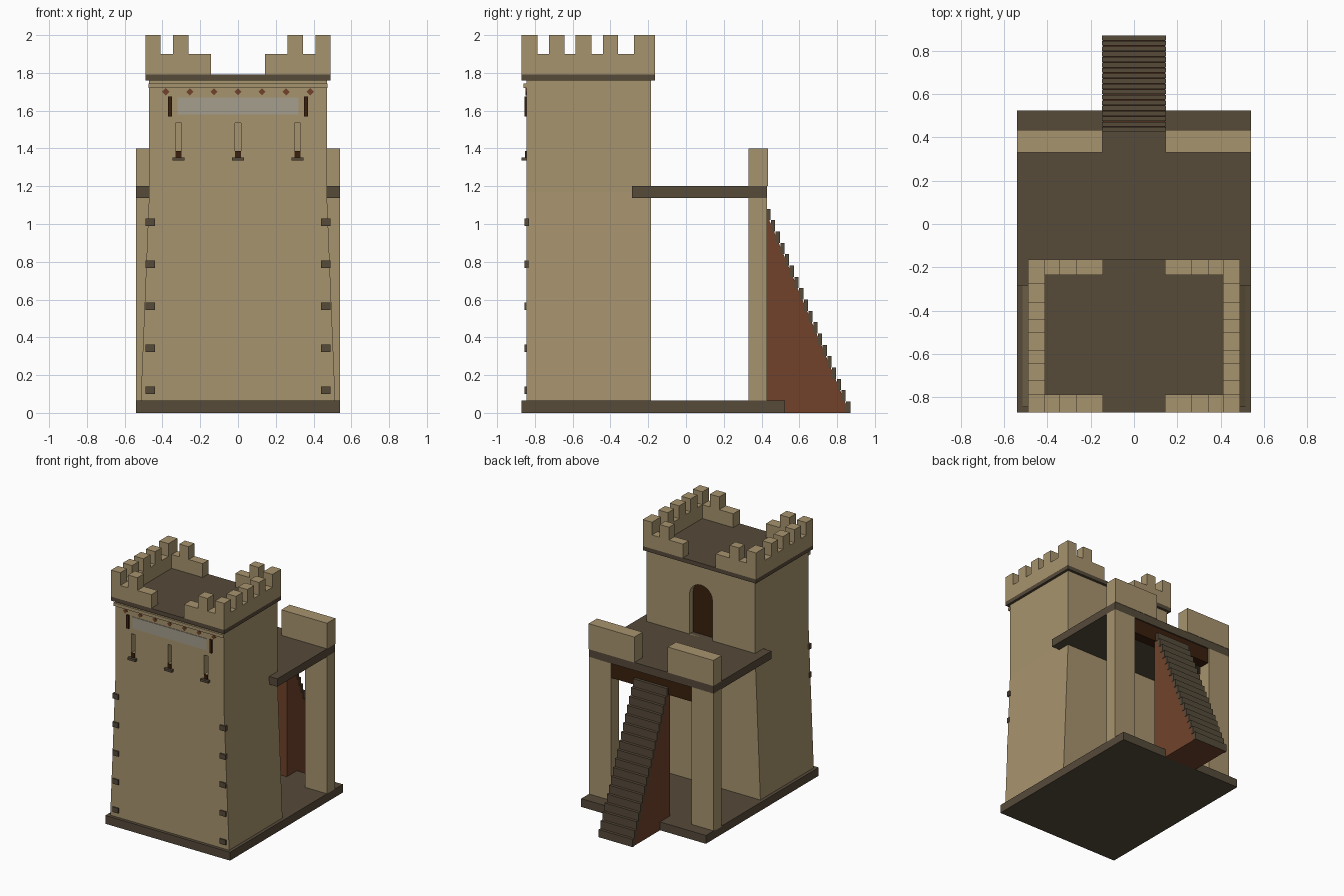
import bpy, bmesh, math

if "Cube" in bpy.data.objects:
    bpy.data.objects.remove(bpy.data.objects["Cube"])

def material(name, r, g, b):
    m = bpy.data.materials.new(name)
    m.diffuse_color = (r, g, b, 1)
    m.use_nodes = True
    m.node_tree.nodes["Principled BSDF"].inputs["Base Color"].default_value = m.diffuse_color
    return m

STONE = material("sandstone", .39, .296, .156)
DARK = material("dark_stone", .093, .069, .042)
RED = material("red_brown_wood", .165, .055, .024)
BROWN = material("deep_brown", .042, .014, .004)
PANEL = material("pale_panel", .376, .342, .262)

def prism(name, pts, lo, hi, mat, axis='y'):
    """Extrude a profile (xz along y, or yz along x)."""
    bm = bmesh.new()
    place = (lambda p, t: (p[0], t, p[1])) if axis == 'y' else (lambda p, t: (t, p[0], p[1]))
    a = [bm.verts.new(place(p, lo)) for p in pts]
    b = [bm.verts.new(place(p, hi)) for p in pts]
    bm.faces.new(a)
    bm.faces.new(b[::-1])
    n = len(pts)
    for i in range(n):
        j = (i + 1) % n
        bm.faces.new((a[i], b[i], b[j], a[j]))
    bmesh.ops.recalc_face_normals(bm, faces=bm.faces)
    me = bpy.data.meshes.new(name)
    bm.to_mesh(me)
    bm.free()
    me.materials.append(mat)
    ob = bpy.data.objects.new(name, me)
    bpy.context.collection.objects.link(ob)
    return ob

def box(name, x0, x1, y0, y1, z0, z1, mat):
    return prism(name, [(x0, z0), (x1, z0), (x1, z1), (x0, z1)], y0, y1, mat)

def pair(name, x0, x1, y0, y1, z0, z1, mat):
    """Box plus its mirror image across x = 0."""
    box(name + "_right", x0, x1, y0, y1, z0, z1, mat)
    box(name + "_left", -x1, -x0, y0, y1, z0, z1, mat)

def cut(target, cutter):
    cutter.hide_render = True
    mod = target.modifiers.new("cut", 'BOOLEAN')
    mod.operation = 'DIFFERENCE'
    mod.solver = 'EXACT'
    mod.object = cutter
    bpy.context.view_layer.objects.active = target
    bpy.ops.object.modifier_apply(modifier=mod.name)
    bpy.data.objects.remove(cutter)

# Ground slab and tower body, flared at the foot
box("base_slab", -.54, .54, -.87, .525, 0, .065, DARK)
tower = prism("tower_body", [(-.515, .06), (.515, .06), (.47, 1.17), (.47, 1.77),
                             (-.47, 1.77), (-.47, 1.17)], -.845, -.185, STONE)

# Arched doorway at the back, opening onto the platform
arch = [(.1, 1.2), (.1, 1.51)]
arch += [(.1 * math.cos(math.pi * i / 10), 1.51 + .1 * math.sin(math.pi * i / 10)) for i in range(1, 10)]
arch += [(-.1, 1.51), (-.1, 1.2)]
cut(tower, prism("door_cutter", arch, -.235, -.1, BROWN))
prism("door_panel", arch, -.238, -.23, BROWN)

# Arrow slits with a sill
for i, x in enumerate((-.315, 0, .315)):
    cut(tower, box("slit_cutter", x - .016, x + .016, -.9, -.80, 1.385, 1.535, STONE))
    box(f"slit_bracket_{i}", x - .015, x + .015, -.852, -.84, 1.352, 1.387, BROWN)
    box(f"slit_sill_{i}", x - .033, x + .033, -.87, -.84, 1.335, 1.353, DARK)

# Front trim: moulding, diamonds, panel and its end bars
box("front_moulding", -.475, .475, -.86, -.84, 1.72, 1.745, STONE)
for i in range(7):
    x = (i - 3) * .1275
    prism(f"diamond_{i}", [(x - .019, 1.7), (x, 1.681), (x + .019, 1.7), (x, 1.719)],
          -.851, -.842, RED)
box("front_panel", -.32, .32, -.849, -.842, 1.58, 1.67, PANEL)
pair("panel_end_bar", .35, .37, -.855, -.84, 1.57, 1.675, BROWN)

# Corner stones up the front edges
for i in range(5):
    z = .12 + i * .2225
    pair(f"corner_stone_{i}", .44, .49, -.855, -.83, z - .02, z + .02, DARK)

# Roof slab and battlements
box("roof_slab", -.49, .49, -.87, -.165, 1.76, 1.792, DARK)
pair("side_parapet", .41, .49, -.87, -.165, 1.79, 1.9, STONE)
for name, y0, y1 in (("front", -.87, -.787), ("back", -.235, -.165)):
    pair(name + "_parapet", .142, .41, y0, y1, 1.79, 1.9, STONE)
    pair(name + "_inner_merlon", .263, .344, y0, y1, 1.9, 2, STONE)
    pair(name + "_corner_merlon", .41, .49, y0, y1, 1.9, 2, STONE)
for i, (y0, y1) in enumerate(((-.725, -.642), (-.585, -.5), (-.44, -.36), (-.275, -.235))):
    pair(f"side_merlon_{i}", .41, .49, y0, y1, 1.9, 2, STONE)

# Rear platform, its pillars, beam and parapet
box("platform", -.54, .54, -.285, .43, 1.138, 1.2, DARK)
pair("pillar", .35, .54, .33, .43, .06, 1.14, STONE)
pair("platform_parapet", .145, .54, .33, .433, 1.2, 1.4, STONE)
box("platform_beam", -.35, .35, .34, .42, 1.02, 1.14, BROWN)

# Staircase: solid wedge with thin treads
prism("stair_wedge", [(.40, 0), (.866, 0), (.441, 1.02), (.40, 1.02)], -.143, .143, RED, 'x')
for i in range(18):
    y = .87 - i * .0249
    box(f"stair_tread_{i}", -.147, .147, y - .022, y, i * .06, i * .06 + .06, DARK)
